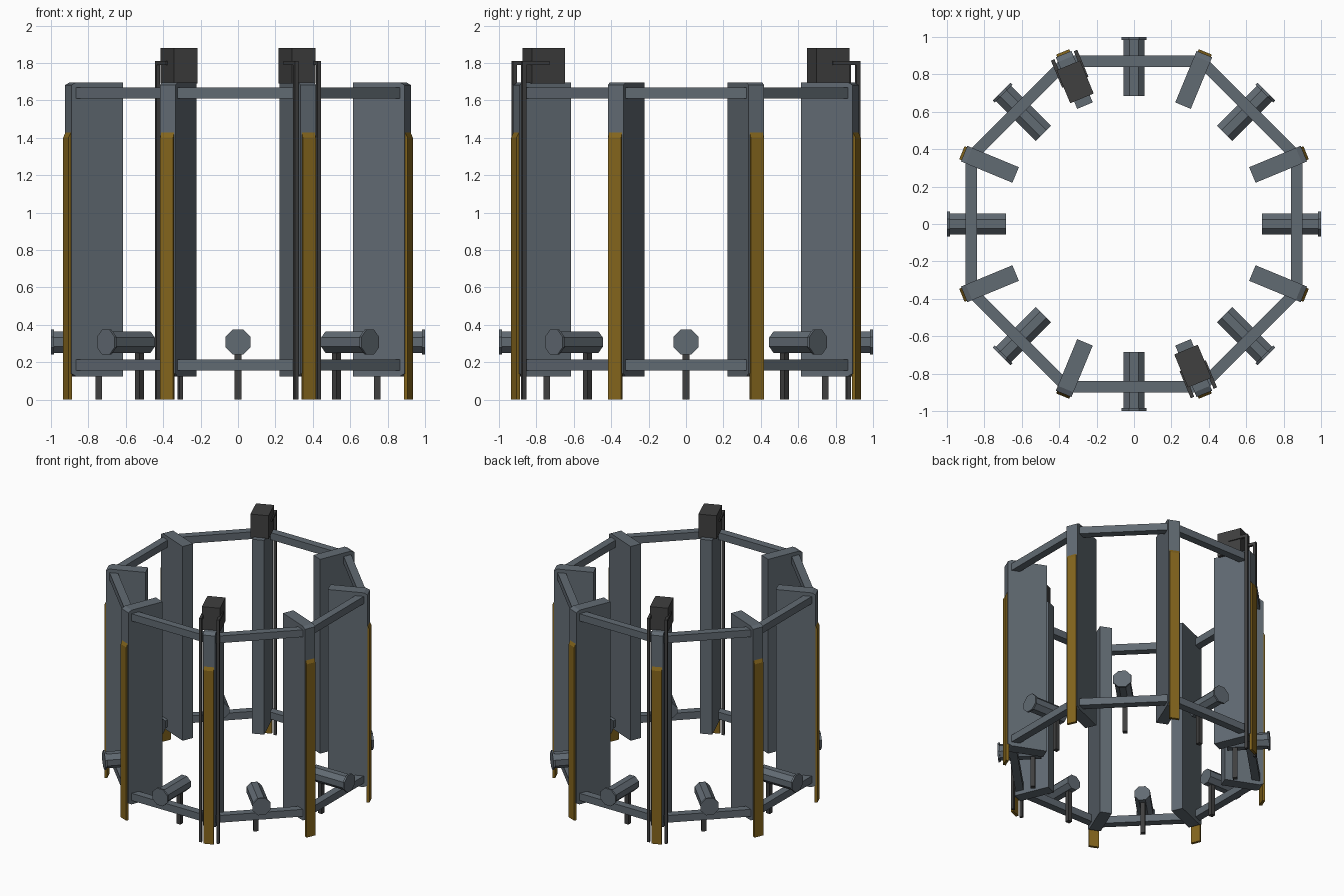
import bpy, bmesh
from math import radians, cos, pi
from mathutils import Matrix

cube = bpy.data.objects.get("Cube")
if cube:
    bpy.data.objects.remove(cube, do_unlink=True)


def material(name, colour):
    m = bpy.data.materials.new(name)
    m.use_nodes = True
    m.diffuse_color = (*colour, 1)
    m.node_tree.nodes["Principled BSDF"].inputs["Base Color"].default_value = (*colour, 1)
    return m


SLATE = material("slate_grey", (0.12, 0.145, 0.17))
OCHRE = material("ochre_yellow", (0.23, 0.13, 0.012))
DARK = material("dark_grey", (0.05, 0.05, 0.05))


def finish(name, bm, mat, angle=0):
    """Turn a mesh, built along +x, to its place around the ring."""
    bm.transform(Matrix.Rotation(radians(angle), 4, 'Z'))
    bmesh.ops.recalc_face_normals(bm, faces=bm.faces)
    me = bpy.data.meshes.new(name)
    bm.to_mesh(me)
    bm.free()
    me.materials.append(mat)
    ob = bpy.data.objects.new(name, me)
    bpy.context.collection.objects.link(ob)


def slab(name, profile, width, mat, angle, offset=0):
    """Extrude a radius/height profile sideways."""
    bm = bmesh.new()
    face = bm.faces.new([bm.verts.new((r, offset - width / 2, z)) for r, z in profile])
    ext = bmesh.ops.extrude_face_region(bm, geom=[face])
    verts = [g for g in ext["geom"] if isinstance(g, bmesh.types.BMVert)]
    bmesh.ops.translate(bm, verts=verts, vec=(0, width, 0))
    finish(name, bm, mat, angle)


def box(name, r0, r1, z0, z1, width, mat, angle, offset=0):
    slab(name, [(r0, z0), (r1, z0), (r1, z1), (r0, z1)], width, mat, angle, offset)


def ring(name, inner, outer, z0, z1):
    """Eight-sided frame with mitred corners; inner and outer are flat distances."""
    bm = bmesh.new()
    k = 1 / cos(pi / 8)
    loops = []
    for i in range(8):
        turn = Matrix.Rotation(radians(22.5 + 45 * i), 3, 'Z')
        corners = [(inner, z0), (outer, z0), (outer, z1), (inner, z1)]
        loops.append([bm.verts.new(turn @ Matrix.Translation((r * k, 0, z)).translation)
                      for r, z in corners])
    for i in range(8):
        a, b = loops[i], loops[(i + 1) % 8]
        for j in range(4):
            bm.faces.new((a[j], a[(j + 1) % 4], b[(j + 1) % 4], b[j]))
    finish(name, bm, SLATE)


def octagon_tube(name, r0, r1, apothem, z, angle):
    """Radial eight-sided tube with a flat side on top."""
    bm = bmesh.new()
    radius = apothem / cos(pi / 8)
    place = (Matrix.Translation(((r0 + r1) / 2, 0, z)) @ Matrix.Rotation(pi / 2, 4, 'Y')
             @ Matrix.Rotation(pi / 8, 4, 'Z'))
    bmesh.ops.create_cone(bm, cap_ends=True, segments=8, radius1=radius, radius2=radius,
                          depth=r1 - r0, matrix=place)
    # Level the flat side whatever the starting corner of the primitive
    top = [v for v in bm.verts if v.co.z > z + apothem * 0.99]
    if len(top) < 4:
        bm.transform(Matrix.Translation((0, 0, z)) @ Matrix.Rotation(pi / 8, 4, 'X')
                     @ Matrix.Translation((0, 0, -z)))
    finish(name, bm, SLATE, angle)


# Upper and lower frames
ring("upper_frame", 0.84, 0.90, 1.61, 1.668)
ring("lower_frame", 0.84, 0.90, 0.157, 0.215)

FIN = [(0.685, 0.125), (0.955, 0.125), (0.983, 0.14), (0.983, 1.682), (0.955, 1.697), (0.685, 1.697)]
STRIP = [(0.975, 0), (0.996, 0), (0.996, 1.402), (0.983, 1.428), (0.975, 1.428)]

for i in range(8):
    # Upright fins with ochre outer strips
    fin_angle = 22.5 + 45 * i
    slab(f"fin_{i + 1}", FIN, 0.09, SLATE, fin_angle)
    slab(f"outer_strip_{i + 1}", STRIP, 0.075, OCHRE, fin_angle)

    # Radial tubes with end caps on small posts
    tube_angle = 45 * i
    octagon_tube(f"tube_{i + 1}", 0.685, 0.99, 0.057, 0.308, tube_angle)
    octagon_tube(f"tube_cap_{i + 1}", 0.985, 1.0, 0.067, 0.308, tube_angle)
    box(f"tube_post_{i + 1}", 0.727, 0.762, 0, 0.27, 0.035, DARK, tube_angle)

# Control boxes on two opposite fins, with a conduit down each side
for label, angle in (("front", -67.5), ("back", 112.5)):
    box(f"{label}_control_box", 0.727, 0.918, 1.69, 1.88, 0.136, DARK, angle)
    for side, offset in (("right", -0.066), ("left", 0.066)):
        box(f"{label}_{side}_conduit", 0.955, 0.977, 0, 1.812, 0.02, DARK, angle, offset)
        box(f"{label}_{side}_conduit_arm", 0.82, 0.955, 1.79, 1.812, 0.02, DARK, angle, offset)
